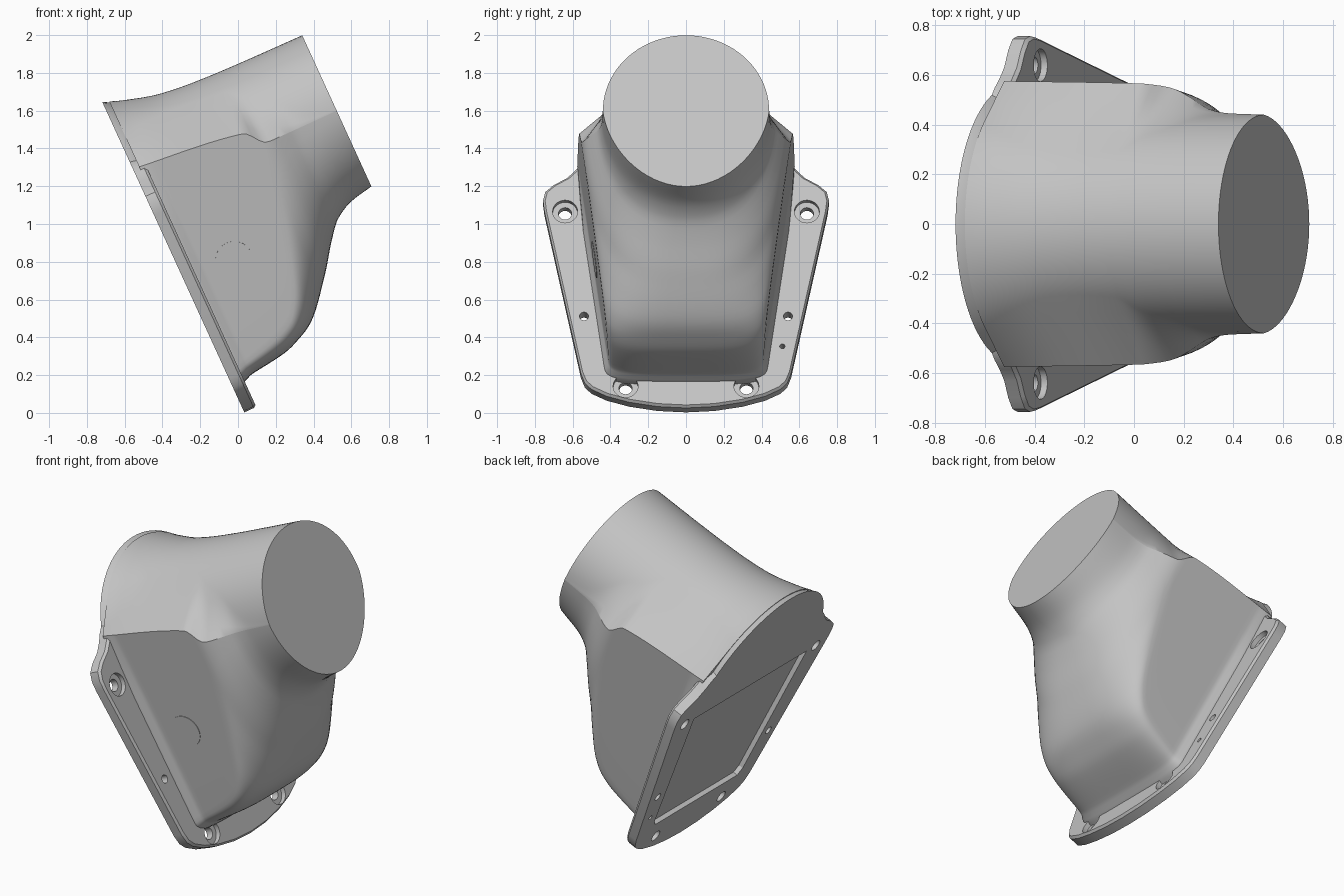
import bpy, bmesh, math
from mathutils import Vector

if "Cube" in bpy.data.objects:
    bpy.data.objects.remove(bpy.data.objects["Cube"])

grey = bpy.data.materials.new("plain grey")
grey.diffuse_color = (0.55, 0.55, 0.55, 1)
grey.use_nodes = True
grey.node_tree.nodes["Principled BSDF"].inputs["Base Color"].default_value = grey.diffuse_color

CENTRE = 1.24          # height of the round neck along the tilted plate


def place(y, u, n):
    """Tilted frame: y across, u up along the plate, n out from the plate."""
    return Vector((0.03 - 0.416 * u + 0.909 * n, y, 0.01 + 0.909 * u + 0.416 * n))


def curve(keys, x):
    """Smooth interpolation through (position, value) keys."""
    if x <= keys[0][0]:
        return keys[0][1]
    if x >= keys[-1][0]:
        return keys[-1][1]
    d = [(b[1] - a[1]) / (b[0] - a[0]) for a, b in zip(keys, keys[1:])]
    slope = [d[0]]
    for a, b in zip(d, d[1:]):
        slope.append(2 * a * b / (a + b) if a * b > 0 else 0)
    slope.append(d[-1])
    for i in range(len(d)):
        x0, x1 = keys[i][0], keys[i + 1][0]
        if x <= x1:
            h = x1 - x0
            t = (x - x0) / h
            return ((2*t**3 - 3*t*t + 1) * keys[i][1] + (t**3 - 2*t*t + t) * h * slope[i]
                    + (3*t*t - 2*t**3) * keys[i + 1][1] + (t**3 - t*t) * h * slope[i + 1])


def loft(bm, rings):
    """Skin closed rings of points and cap both ends."""
    loops = [[bm.verts.new(p) for p in ring] for ring in rings]
    for a, b in zip(loops, loops[1:]):
        for i in range(len(a)):
            j = (i + 1) % len(a)
            bm.faces.new((a[i], a[j], b[j], b[i]))
    bm.faces.new(loops[0][::-1])
    bm.faces.new(loops[-1])


def finish(bm, name):
    bmesh.ops.recalc_face_normals(bm, faces=bm.faces)
    mesh = bpy.data.meshes.new(name)
    bm.to_mesh(mesh)
    bm.free()
    mesh.materials.append(grey)
    obj = bpy.data.objects.new(name, mesh)
    bpy.context.collection.objects.link(obj)
    return obj


def smooth(obj, angle):
    bpy.ops.object.select_all(action='DESELECT')
    obj.select_set(True)
    bpy.context.view_layer.objects.active = obj
    bpy.ops.object.shade_smooth_by_angle(angle=math.radians(angle))


def mirrored(half):
    """Half outline from bottom centre to top centre, completed on the other side."""
    return half + [(-y, u) for y, u in half[-2:0:-1]]


# Housing: sections change from a wide tapered box to a round neck
NECK = [(0, .56), (.11, .52), (.31, .47), (.5, .452), (.74, .444), (1.11, .44)]
BOTTOM = [(0, .14), (.09, .155), (.33, .19), (.435, .23), (.51, .272), (.69, .475),
          (.81, .64), (.88, .719), (.98, .772), (1.11, .80)]
SIDE_LOW = [(0, .22), (.3, .30), (.42, .36), (.5, .5), (.6, .86), (.69, 1.2), (.75, 1.24), (1.11, 1.24)]
SIDE_TOP = [(0, 1.41), (.61, 1.336), (.7, 1.245), (.75, 1.24), (1.11, 1.24)]
TAPER = [(0, 1), (.67, 1), (.72, .98), (.8, .905), (.87, .835), (.95, .807), (1.11, .797)]
SQUARE = [(0, 4), (.4, 3.6), (.7, 3), (.9, 2.3), (1.11, 2)]
FLARE = [(0, .025), (.07, .025), (.12, 0), (1.11, 0)]


def wall(u):
    return 0.575 - 0.14 * (1.4 - u)


def section(n):
    r, p, flare = curve(NECK, n), curve(SQUARE, n), curve(FLARE, n)
    low = curve(SIDE_LOW, n)
    top = max(curve(SIDE_TOP, n), low + 0.001)
    bottom, taper = curve(BOTTOM, n) - flare * 0.5, curve(TAPER, n)

    def width(u):
        return wall(u) * taper + flare * min(1, max(0, (1.4 - u) * 3))

    half = []
    for i in range(19):                       # rounded underside
        t = i / 18 * math.pi / 2
        u = low - (low - bottom) * max(0, math.cos(t)) ** (2 / p)
        half.append((width(u) * math.sin(t) ** (2 / p), u))
    for i in range(1, 7):                     # flat side wall
        u = low + (top - low) * i / 6
        half.append((width(u), u))
    y, h = half[-1][0], top - CENTRE          # shoulder, tangent to the round top
    a = math.atan2(h, y) + math.acos(min(1, r / math.hypot(y, h)))
    ty, tu = r * math.cos(a), CENTRE + r * math.sin(a)
    for i in range(1, 4):
        half.append((y + (ty - y) * i / 4, top + (tu - top) * i / 4))
    for i in range(21):
        b = a + (math.pi / 2 - a) * i / 20
        half.append((r * math.cos(b), CENTRE + r * math.sin(b)))
    half[-1] = (0, CENTRE + r)
    return [place(yy, uu, n) for yy, uu in mirrored(half)]


bm = bmesh.new()
STEPS = 44
loft(bm, [section(0.035 + (1.11 - 0.035) * i / STEPS) for i in range(STEPS + 1)])
housing = finish(bm, "housing")
smooth(housing, 28)


# Mounting plate with chamfered front rim
def plate_ring(n, r, scale=1):
    half = [(0, -.008), (.15, 0), (.3, .025), (.42, .06), (.5, .1), (.535, .135), (.556, .19),
            (.75, 1.14), (.757, 1.2), (.745, 1.25), (.70, 1.29), (.63, 1.33), (.585, 1.375), (.55, 1.42)]
    for i in range(17):
        a = math.radians(22 + 68 * i / 16)
        half.append((r * math.cos(a), CENTRE + r * math.sin(a)))
    half[-1] = (0, CENTRE + r)
    return [place(y * scale, 0.75 + (u - 0.75) * scale, n) for y, u in mirrored(half)]


bm = bmesh.new()
loft(bm, [plate_ring(0, .56), plate_ring(.056, .53), plate_ring(.07, .525, .985)])
plate = finish(bm, "mounting_plate")

# Cutters: bolt holes with counterbores, small pin holes, rear recess
bm = bmesh.new()


def bore(y, u, profile):
    loft(bm, [[place(y + r * math.cos(i * math.pi / 14), u + r * math.sin(i * math.pi / 14), n)
               for i in range(28)] for r, n in profile])


for s in (-1, 1):
    for y, u in ((.64, 1.13), (.32, .113)):
        bore(s * y, u, [(.035, -.05), (.035, .042), (.066, .042), (.066, .2)])
    bore(s * .54, .52, [(.024, -.05), (.024, .2)])
bore(.51, .345, [(.014, -.05), (.014, .2)])
recess = [(-.40, .24), (.40, .24), (.43, .28), (.55, 1.13), (-.55, 1.13), (-.43, .28)]
loft(bm, [[place(y, u, n) for y, u in recess] for n in (-.05, .028)])
cutter = finish(bm, "plate_cutter")
cutter.hide_render = True

cut = plate.modifiers.new("holes", 'BOOLEAN')
cut.operation, cut.solver, cut.object = 'DIFFERENCE', 'EXACT', cutter
graph = bpy.context.evaluated_depsgraph_get()
cut_mesh = bpy.data.meshes.new_from_object(plate.evaluated_get(graph))
plate.modifiers.clear()
plate.data = cut_mesh
bpy.data.objects.remove(cutter)
smooth(plate, 28)

# Round access cover on the front wall
bm = bmesh.new()
side = Vector((-.14, 1, 0)).normalized()
out = Vector((-1, -.14, 0)).normalized()
middle = Vector((-wall(.75), .75, .287))
rings = []
for depth in (-.01, .003):
    ring = []
    for i in range(40):
        a = i * math.pi / 20
        ring.append(place(*(middle + out * depth + .098 * (math.cos(a) * Vector((0, 0, 1)) + math.sin(a) * side))))
    rings.append(ring)
loft(bm, rings)
cover = finish(bm, "access_cover")
smooth(cover, 28)
